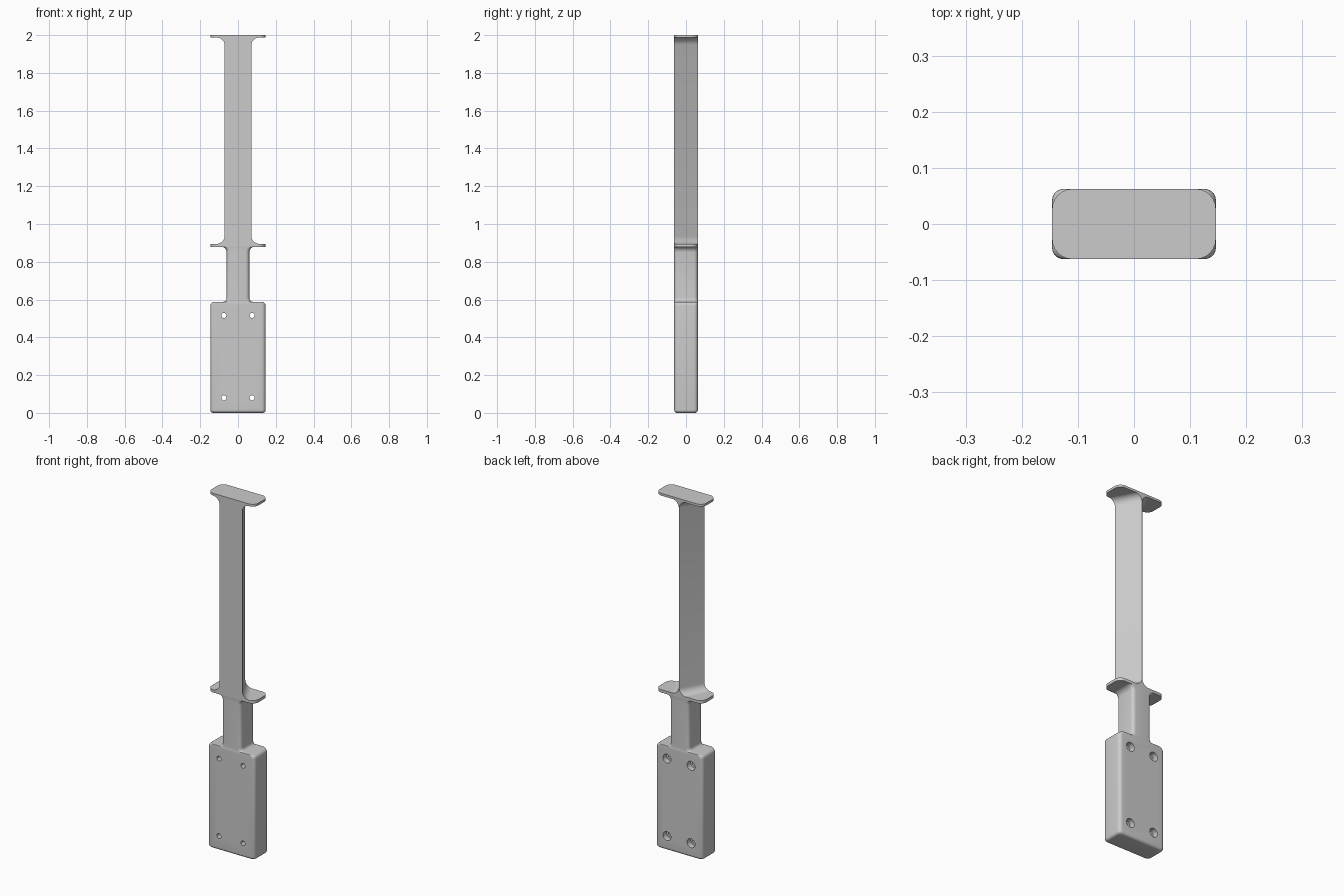
import bpy, bmesh, math
from mathutils import Matrix

cube = bpy.data.objects.get("Cube")
if cube:
    bpy.data.objects.remove(cube, do_unlink=True)

grey = bpy.data.materials.new("light grey")
grey.use_nodes = True
grey.diffuse_color = (0.6, 0.6, 0.6, 1)
grey.node_tree.nodes["Principled BSDF"].inputs["Base Color"].default_value = (0.6, 0.6, 0.6, 1)

DEPTH = 0.0625   # half depth shared by every part
WIDTH = 0.146    # half width of the block and flanges


def add_object(name, bm):
    bmesh.ops.recalc_face_normals(bm, faces=bm.faces)
    mesh = bpy.data.meshes.new(name)
    bm.to_mesh(mesh)
    bm.free()
    mesh.materials.append(grey)
    obj = bpy.data.objects.new(name, mesh)
    bpy.context.collection.objects.link(obj)
    return obj


def loft(name, sections):
    """Skin a stack of (z, outline) sections and cap both ends."""
    bm = bmesh.new()
    rings = [[bm.verts.new((x, y, z)) for x, y in outline] for z, outline in sections]
    for low, high in zip(rings, rings[1:]):
        for i in range(len(low)):
            j = (i + 1) % len(low)
            bm.faces.new((low[i], low[j], high[j], high[i]))
    bm.faces.new(rings[0][::-1])
    bm.faces.new(rings[-1])
    return add_object(name, bm)


def rounded_rect(hx, hy, r, steps=6):
    points = []
    for quarter, (sx, sy) in enumerate(((1, 1), (-1, 1), (-1, -1), (1, -1))):
        for k in range(steps + 1):
            a = (quarter + k / steps) * math.pi / 2
            points.append((sx * (hx - r) + r * math.cos(a), sy * (hy - r) + r * math.sin(a)))
    return points


def triangle(offset):
    """Triangular section, its two rear sides pushed out by offset."""
    w = offset * 1.146
    front, back = 0.071 + w, 0.001 + w
    return [(-front, -DEPTH), (front, -DEPTH), (back, DEPTH), (-back, DEPTH)]


def arc(steps=6):
    """Cosine and sine pairs over a quarter turn."""
    return [(math.cos(k / steps * math.pi / 2), math.sin(k / steps * math.pi / 2))
            for k in range(steps + 1)]


# Mounting block with its neck, flaring into the flange
r = 0.02
neck = 0.06
sections = []
for c, s in arc():                                   # rounded bottom edge
    inset = 0.015 * (1 - s)
    sections.append((0.015 * (1 - c), rounded_rect(WIDTH - inset, DEPTH - inset, r)))
for c, s in arc():                                   # rounded shoulder
    sections.append((0.568 + 0.02 * s, rounded_rect(WIDTH - 0.02 * (1 - c), DEPTH, r)))
for c, s in arc():                                   # shoulder to neck
    sections.append((0.588 + 0.02 * (1 - c), rounded_rect(neck + 0.02 * (1 - s), DEPTH, r)))
for c, s in arc():                                   # neck to flange
    sections.append((0.85 + 0.03 * s, rounded_rect(neck + 0.03 * (1 - c), DEPTH, r)))
body = loft("mounting_block", sections)

# Screw holes, counterbored from the back
bm = bmesh.new()
turn = Matrix.Rotation(math.pi / 2, 4, "X")
for x in (-0.075, 0.075):
    for z in (0.08, 0.516):
        outline = [(0.0135, -0.1), (0.0135, 0.03), (0.025, 0.03), (0.025, 0.1)]
        rings = []
        for radius, y in outline:
            rings.append([bm.verts.new((x + radius * math.cos(k * math.tau / 24), y,
                                        z + radius * math.sin(k * math.tau / 24)))
                          for k in range(24)])
        for a, b in zip(rings, rings[1:]):
            for i in range(24):
                j = (i + 1) % 24
                bm.faces.new((a[i], a[j], b[j], b[i]))
        bm.faces.new(rings[0])
        bm.faces.new(rings[-1])
cutter = add_object("screw_hole_cutter", bm)
cutter.hide_render = True
cut = body.modifiers.new("screw holes", "BOOLEAN")
cut.operation = "DIFFERENCE"
cut.solver = "EXACT"
cut.object = cutter
bpy.context.view_layer.objects.active = body
bpy.ops.object.modifier_apply(modifier=cut.name)
bpy.data.objects.remove(cutter, do_unlink=True)

# Flanges
plate = rounded_rect(WIDTH, DEPTH, 0.036)
lower = loft("lower_flange", [(0.879, plate), (0.895, plate)])
upper = loft("upper_flange", [(1.987, plate), (2.0, plate)])

# Triangular shaft, filleted into both flanges
fillet = 0.04
sections = [(0.894 + fillet * (1 - c), triangle(fillet * (1 - s))) for c, s in arc(8)]
sections += [(1.988 - fillet * (1 - s), triangle(fillet * (1 - c))) for c, s in arc(8)]
shaft = loft("shaft", sections)

# Smooth the fillets, keep the hard edges
bpy.ops.object.select_all(action="DESELECT")
for obj in (body, lower, upper, shaft):
    obj.select_set(True)
bpy.context.view_layer.objects.active = body
bpy.ops.object.shade_smooth_by_angle(angle=math.radians(32))
